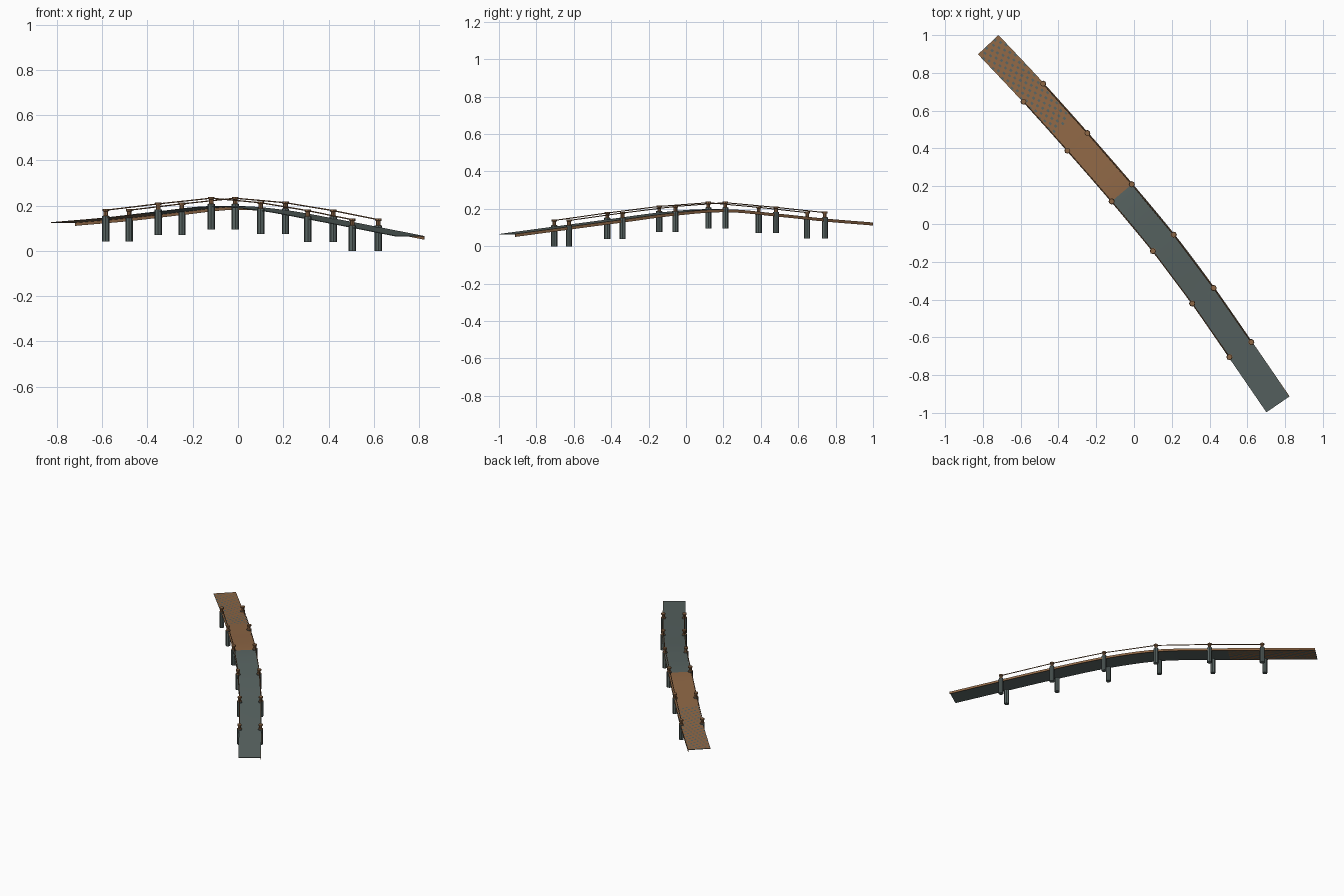
import bpy, bmesh, math
from mathutils import Vector

cube = bpy.data.objects.get("Cube")
if cube:
    bpy.data.objects.remove(cube, do_unlink=True)


def material(name, color):
    m = bpy.data.materials.new(name)
    m.use_nodes = True
    m.diffuse_color = (*color, 1)
    m.node_tree.nodes["Principled BSDF"].inputs["Base Color"].default_value = (*color, 1)
    return m


GREY = material("slate grey", (0.098, 0.128, 0.122))
BROWN = material("plank brown", (0.27, 0.135, 0.06))

# Centre line of the walkway: both ends and the six post stations
PATH = [Vector(p) for p in (
    (0.762, -0.955, 0.066), (0.563, -0.665, 0.105), (0.365, -0.38, 0.143),
    (0.155, -0.10, 0.18), (-0.065, 0.165, 0.198), (-0.30, 0.435, 0.175),
    (-0.533, 0.695, 0.148), (-0.772, 0.949, 0.127))]
SEGMENTS = len(PATH) - 1
HALF_WIDTH = 0.074
POST_HEIGHT = 0.143


def on_path(t):
    """Smooth interpolation along the centre line."""
    i = min(int(t), SEGMENTS - 1)
    u = t - i
    b, c = PATH[i], PATH[i + 1]
    a = PATH[i - 1] if i else 2 * b - c
    d = PATH[i + 2] if i + 2 <= SEGMENTS else 2 * c - b
    return b + 0.5 * u * (c - a + u * (2 * a - 5 * b + 4 * c - d + u * (3 * (b - c) + d - a)))


def across(t):
    """Level unit vector pointing to the walkway's +x side."""
    lo, hi = max(t - 0.01, 0), min(t + 0.01, SEGMENTS)
    d = on_path(hi) - on_path(lo)
    return Vector((d.y, -d.x, 0)).normalized()


def finish(bm, name, mats):
    bmesh.ops.recalc_face_normals(bm, faces=bm.faces)
    mesh = bpy.data.meshes.new(name)
    bm.to_mesh(mesh)
    bm.free()
    for m in mats:
        mesh.materials.append(m)
    bpy.context.collection.objects.link(bpy.data.objects.new(name, mesh))


def strip(name, profile, steps, rule, mats):
    """Sweep a closed profile of (sideways, up) points along the path."""
    bm = bmesh.new()
    rings = []
    for k in range(steps + 1):
        t = SEGMENTS * k / steps
        p, s = on_path(t), across(t)
        rings.append([bm.verts.new(p + s * x + Vector((0, 0, z))) for x, z in profile])
    n = len(profile)
    for k in range(steps):
        for j in range(n):
            q = (j + 1) % n
            f = bm.faces.new((rings[k][j], rings[k][q], rings[k + 1][q], rings[k + 1][j]))
            f.material_index = rule(k, j, SEGMENTS * (k + 0.5) / steps)
    bm.faces.new(rings[0])
    bm.faces.new(rings[-1])
    finish(bm, name, mats)


# Deck: grey first half, brown second half, far end speckled above and below
COLS = 12
edge = [HALF_WIDTH * (2 * j / COLS - 1) for j in range(COLS + 1)]
deck_profile = [(x, 0) for x in edge] + [(x, -0.003) for x in reversed(edge)]


def deck_rule(k, j, t):
    on_top = j < COLS
    if t > 5.35:
        grey_share = 1 if on_top else 2
        return 0 if (k + 2 * j) % 5 < grey_share else 1
    return 1 if on_top and t > 4 else 0


strip("deck", deck_profile, SEGMENTS * 24, deck_rule, [GREY, BROWN])

# Fascia board hanging from the +x edge only
w = HALF_WIDTH
strip("left_fascia", [(w - 0.002, 0), (w + 0.001, 0), (w + 0.001, -0.016), (w - 0.002, -0.016)],
      SEGMENTS * 8, lambda k, j, t: 0, [BROWN])


# Posts: faceted pile, slim neck and cap, turned from one profile
POST_PROFILE = [(0.0165, 0), (0.0165, 0.112), (0.010, 0.114), (0.010, 0.132),
                (0.0145, 0.134), (0.0145, POST_HEIGHT)]


def post(name, base):
    sides = 8
    bm = bmesh.new()
    rings = [[bm.verts.new(base + Vector((r * math.cos(a), r * math.sin(a), z)))
              for a in (2 * math.pi * i / sides for i in range(sides))]
             for r, z in POST_PROFILE]
    for k in range(len(rings) - 1):
        for i in range(sides):
            j = (i + 1) % sides
            f = bm.faces.new((rings[k][i], rings[k][j], rings[k + 1][j], rings[k + 1][i]))
            f.material_index = 0 if k < 1 else 1
    bm.faces.new(rings[0])
    bm.faces.new(rings[-1]).material_index = 1
    finish(bm, name, [GREY, BROWN])


# Post pairs, with one straight-run hand rail per side
BASES = (0.0, 0.04, 0.075, 0.095, 0.07, 0.042)
for side, label in ((1, "left"), (-1, "right")):
    tops = []
    for i, z in enumerate(BASES):
        t = i + 1
        base = PATH[t] + across(t) * side * (HALF_WIDTH - 0.004)
        base.z = z
        post(f"{label}_post_{t}", base)
        tops.append(base + Vector((0, 0, POST_HEIGHT - 0.005)))
    curve = bpy.data.curves.new(f"{label}_rail", "CURVE")
    curve.dimensions = "3D"
    curve.bevel_depth = 0.003
    curve.bevel_resolution = 1
    curve.use_fill_caps = True
    spline = curve.splines.new("POLY")
    spline.points.add(len(tops) - 1)
    for pt, co in zip(spline.points, tops):
        pt.co = (*co, 1)
    curve.materials.append(BROWN)
    bpy.context.collection.objects.link(bpy.data.objects.new(f"{label}_rail", curve))
